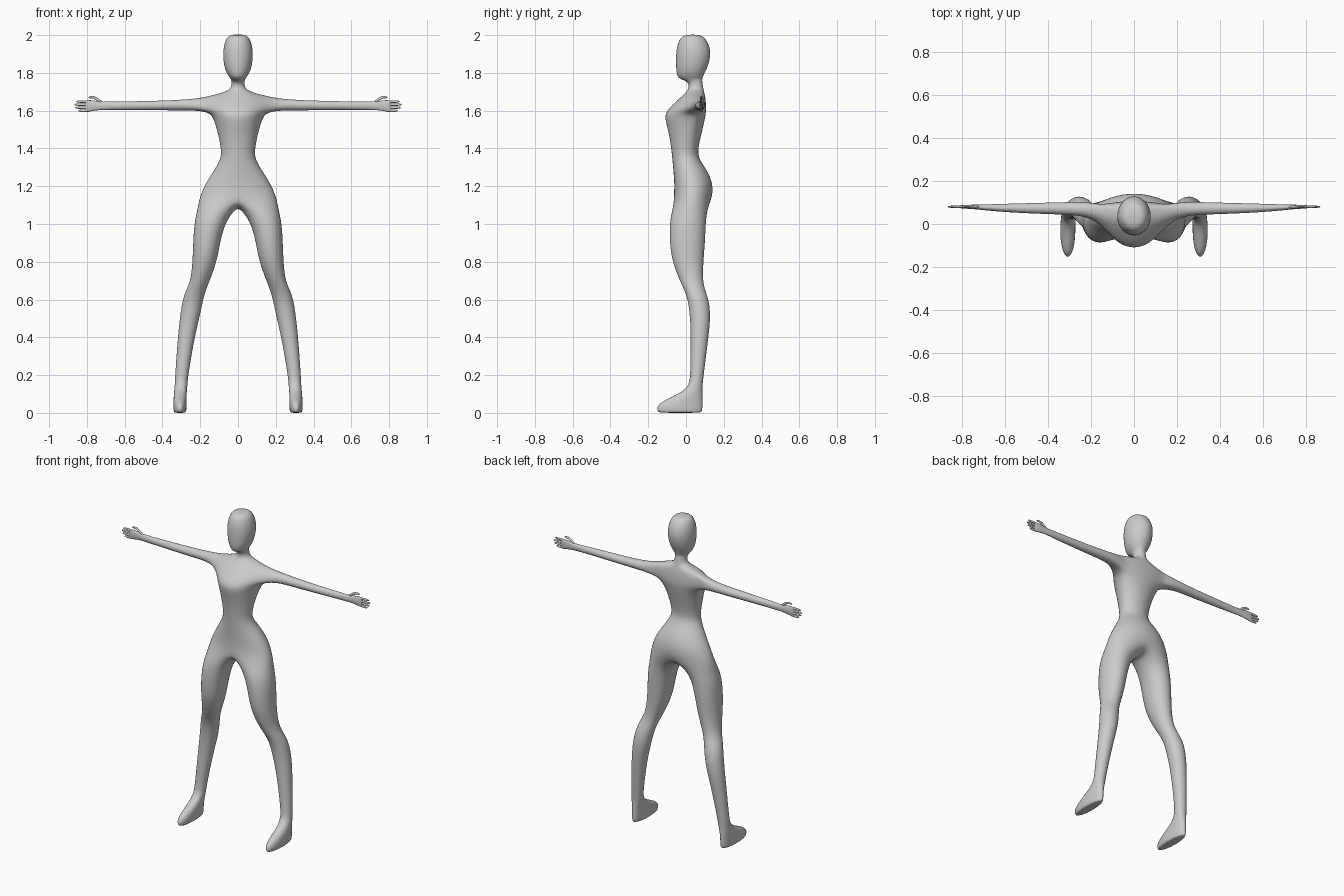
import bpy, bmesh
from math import sin, cos, radians

cube = bpy.data.objects.get("Cube")
if cube:
    bpy.data.objects.remove(cube)

skin = bpy.data.materials.new("plain grey")
skin.use_nodes = True
GREY = (0.6, 0.6, 0.6, 1)
skin.diffuse_color = GREY
skin.node_tree.nodes["Principled BSDF"].inputs["Base Color"].default_value = GREY
PUFF = 1.04  # makes up for the shrinkage of subdivision


def half_ring(bm, z, w, front, mid, back):
    """Open ring of seven points on the +x side, from front centre to back centre."""
    ring = []
    for i in range(7):
        a = radians(i * 30 - 90)
        reach = (back - mid) if i > 3 else (mid - front)
        x = 0 if i in (0, 6) else w * cos(a) * PUFF
        ring.append(bm.verts.new((x, mid + reach * sin(a), z)))
    return ring


def leg_ring(bm, z, x0, x1, y0, y1):
    angles = (-120, -80, -40, 0, 40, 80, 120, 150, 180, 210)
    return [bm.verts.new(((x0 + x1) / 2 + (x1 - x0) / 2 * PUFF * cos(radians(a)),
                          (y0 + y1) / 2 + (y1 - y0) / 2 * PUFF * sin(radians(a)), z))
            for a in angles]


def arm_ring(bm, x, z0, z1, y0, y1, n=8):
    ring = []
    for k in range(n):
        a = radians(90 + 360 / n * k)
        ring.append(bm.verts.new((x, (y0 + y1) / 2 + (y1 - y0) / 2 * PUFF * cos(a),
                                  (z0 + z1) / 2 + (z1 - z0) / 2 * PUFF * sin(a))))
    return ring


def bridge(bm, a, b, closed=True, skip=()):
    n = len(a)
    for i in range(n if closed else n - 1):
        if i not in skip:
            j = (i + 1) % n
            bm.faces.new((a[i], a[j], b[j], b[i]))


def loft(bm, rings, cap=True):
    for a, b in zip(rings, rings[1:]):
        bridge(bm, a, b)
    if cap:
        bm.faces.new(rings[-1])


def finish(bm, name):
    bmesh.ops.recalc_face_normals(bm, faces=bm.faces)
    mesh = bpy.data.meshes.new(name)
    bm.to_mesh(mesh)
    bm.free()
    mesh.materials.append(skin)
    mesh.shade_smooth()
    obj = bpy.data.objects.new(name, mesh)
    bpy.context.collection.objects.link(obj)
    obj.modifiers.new("Mirror", "MIRROR").use_clip = True
    sub = obj.modifiers.new("Subdivision", "SUBSURF")
    sub.levels = sub.render_levels = 2
    return obj


bm = bmesh.new()

# Head, neck and trunk: height, half width, front, widest line, back
HEAD = [(2.003, .038, -.005, .035, .075), (1.985, .062, -.035, .035, .105),
        (1.94, .076, -.052, .035, .13), (1.89, .08, -.057, .035, .135),
        (1.83, .073, -.057, .035, .118), (1.79, .056, -.052, .03, .096),
        (1.768, .038, -.038, .03, .088), (1.755, .034, .01, .05, .087),
        (1.72, .035, .015, .05, .093), (1.7, .065, .0, .06, .097)]
SHOULDERS = [(1.677, .15, -.025, .07, .103), (1.63, .175, -.08, .07, .108),
             (1.59, .15, -.116, .065, .108)]
TRUNK = [(1.555, .128, -.118, .04, .102), (1.48, .106, -.094, .01, .086),
         (1.39, .088, -.08, 0, .063), (1.34, .092, -.075, 0, .073),
         (1.28, .13, -.07, .02, .12), (1.21, .175, -.065, .03, .148),
         (1.14, .205, -.068, .03, .145)]
body = [half_ring(bm, *r) for r in HEAD + SHOULDERS + TRUNK]
top = len(HEAD)
bm.faces.new(body[0])
for i in range(len(body) - 1):
    bridge(bm, body[i], body[i + 1], closed=False,
           skip=(2, 3) if i in (top, top + 1) else ())

# Leg grows out of the hip ring, closed by a crotch line
crotch = [bm.verts.new((0, y, z)) for y, z in ((.09, 1.09), (.03, 1.085), (-.03, 1.1))]
LEG = [(1.06, .03, .222, -.08, .113), (1.0, .07, .235, -.09, .108),
       (.9, .095, .24, -.09, .104), (.8, .112, .243, -.076, .095),
       (.7, .15, .252, -.035, .09), (.645, .172, .28, -.008, .105),
       (.59, .187, .297, .01, .125), (.5, .205, .31, .02, .132),
       (.4, .23, .32, .024, .12), (.2, .264, .334, .022, .095),
       (.145, .268, .336, .015, .088), (.105, .272, .34, -.03, .089),
       (.065, .272, .343, -.125, .091), (.035, .272, .344, -.16, .092),
       (.005, .274, .342, -.155, .09), (0, .284, .332, -.135, .075)]
loft(bm, [body[-1] + crotch] + [leg_ring(bm, *r) for r in LEG])

# Arm grows out of the shoulder opening and ends in the palm
r0, r1, r2 = body[top:top + 3]
opening = [r0[3], r0[2], r1[2], r2[2], r2[3], r2[4], r1[4], r0[4]]
ARM = [(.22, 1.6, 1.665, .037, .106), (.35, 1.6, 1.656, .043, .102),
       (.5, 1.602, 1.652, .048, .098), (.65, 1.603, 1.649, .058, .093),
       (.735, 1.603, 1.648, .068, .09), (.77, 1.596, 1.658, .07, .09),
       (.8, 1.592, 1.657, .072, .088), (.812, 1.594, 1.655, .074, .086)]
loft(bm, [opening] + [arm_ring(bm, *r) for r in ARM])
finish(bm, "body")

# Fingers and thumb
bm = bmesh.new()
for z, tip in ((1.6, .846), (1.616, .862), (1.632, .866), (1.648, .856)):
    rings = [arm_ring(bm, x, z - h, z + h, .08 - h * .8, .08 + h * .8, 6)
             for x, h in ((.79, .007), (.82, .008), (tip - .012, .007), (tip, .004))]
    loft(bm, rings)
rings = [arm_ring(bm, x, z - h, z + h, .079 - h * .7, .079 + h * .7, 6)
         for x, z, h in ((.715, 1.637, .009), (.74, 1.658, .011), (.765, 1.672, .008),
                         (.785, 1.671, .006), (.793, 1.669, .003))]
loft(bm, rings)
finish(bm, "fingers")
